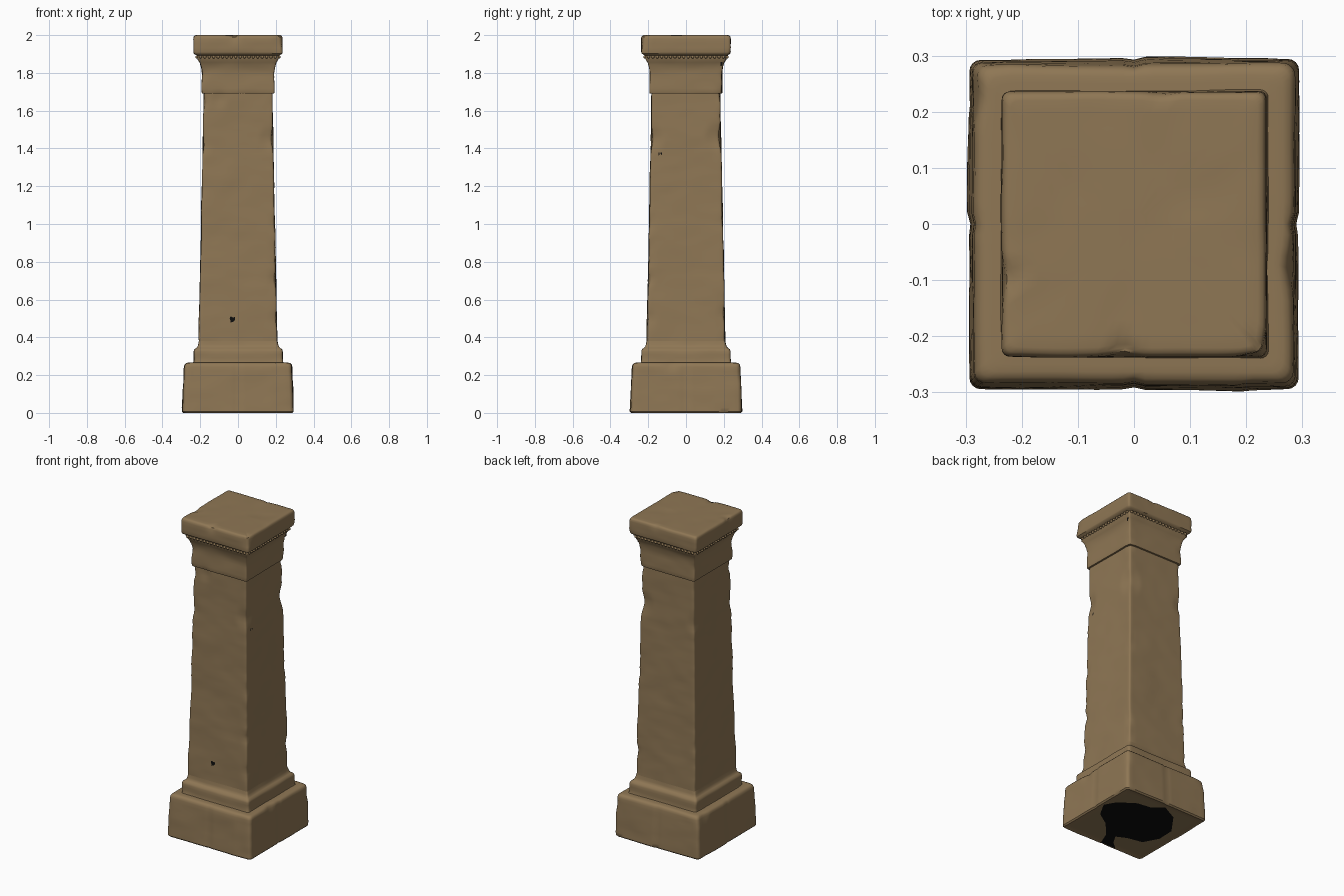
import bpy, bmesh, math
from mathutils import Vector, noise

if "Cube" in bpy.data.objects:
    bpy.data.objects.remove(bpy.data.objects["Cube"])


def material(name, colour):
    m = bpy.data.materials.new(name)
    m.diffuse_color = (*colour, 1)
    m.use_nodes = True
    m.node_tree.nodes["Principled BSDF"].inputs["Base Color"].default_value = m.diffuse_color
    return m


stone = material("weathered sandstone", (0.274, 0.184, 0.090))
dark = material("dark cavity", (0.004, 0.004, 0.004))

# Larger broken spots: centre, radius, depth
CHIPS = [((0.19, 0.19, 1.46), 0.09, 0.014), ((0.18, -0.18, 1.45), 0.07, 0.012),
         ((-0.19, -0.17, 1.42), 0.06, 0.006), ((-0.20, 0.19, 1.42), 0.07, 0.010),
         ((0.21, -0.20, 0.50), 0.05, 0.008), ((-0.10, -0.18, 1.66), 0.05, 0.008),
         ((0.23, -0.24, 1.97), 0.05, 0.008), ((-0.02, -0.235, 2.00), 0.04, 0.010),
         ((-0.235, -0.10, 2.00), 0.05, 0.008), ((0.28, -0.08, 0.26), 0.05, 0.010),
         ((-0.28, 0.24, 0.26), 0.07, 0.010), ((0.05, 0.235, 2.00), 0.04, 0.006)]


def square_ring(w, r, n=26, arc=3):
    """Rounded square outline, counter-clockwise."""
    r = min(r, w * 0.5)
    pts = []
    for side in range(4):
        c, s = round(math.cos(side * math.pi / 2)), round(math.sin(side * math.pi / 2))
        local = [(w, -(w - r) + 2 * (w - r) * i / n) for i in range(n + 1)]
        for k in range(1, arc + 1):
            a = k / (arc + 1) * math.pi / 2
            local.append((w - r + r * math.cos(a), w - r + r * math.sin(a)))
        pts += [(x * c - y * s, x * s + y * c) for x, y in local]
    return pts


def refine(profile, step=0.025):
    """Add rows so that long stretches can carry wear."""
    out = [profile[0]]
    for a, b in zip(profile, profile[1:]):
        k = max(1, math.ceil(math.dist(a[:2], b[:2]) / step))
        out += [tuple(a[j] + (b[j] - a[j]) * i / k for j in range(3)) for i in range(1, k + 1)]
    return out


def weather(x, y, z, w):
    """Shallow dents, worn corners, block joints and chips."""
    p = Vector((x, y, z))
    d = 0.003 * noise.noise(p * 5) + 0.002 * noise.noise(Vector((x * 9, y * 9, z * 22)))
    corner = max(0, min(abs(x), abs(y)) / w - 0.8) / 0.2
    d -= corner * 0.012 * max(0, noise.noise(Vector((x * 8, y * 8, z * 14 + 7))) - 0.12)
    if z < 0.265 and w > 0.24:
        d -= 0.005 * max(0, 1 - min(abs(x), abs(y)) / 0.02)
        if (x < 0 and abs(y) > 0.2) or (y < 0 and abs(x) > 0.2):
            d -= 0.002
        d += 0.002
    for c, rad, depth in CHIPS:
        d -= depth * max(0, 1 - (p - Vector(c)).length / rad)
    k = 1 + d / max(w, 0.17)
    dz = 0.0
    if z > 1.995:
        dz = min(0, 0.004 * noise.noise(p * 9) + (d if d < -0.004 else 0))
    return x * k, y * k, z + dz


def finish(name, bm, mat=stone):
    mesh = bpy.data.meshes.new(name)
    bm.to_mesh(mesh)
    bm.free()
    mesh.materials.append(mat)
    ob = bpy.data.objects.new(name, mesh)
    bpy.context.collection.objects.link(ob)
    bpy.ops.object.select_all(action='DESELECT')
    ob.select_set(True)
    bpy.context.view_layer.objects.active = ob
    bpy.ops.object.shade_smooth_by_angle(angle=math.radians(45))


def loft(name, profile, top=False, bottom=False):
    """Stack rounded squares (half width, height, corner radius)."""
    bm = bmesh.new()
    rings = [[bm.verts.new(weather(x, y, z, w)) for x, y in square_ring(w, r)]
             for w, z, r in refine(profile)]
    for lo, hi in zip(rings, rings[1:]):
        for i in range(len(lo)):
            j = (i + 1) % len(lo)
            bm.faces.new((lo[i], lo[j], hi[j], hi[i]))
    if top:
        bm.faces.new(rings[-1])
    if bottom:
        bm.faces.new(rings[0][::-1])
    finish(name, bm)


# Base: closed underside, tapered plinth, then a stepped moulding
loft("base", [(0.02, 0.004, 0.005), (0.272, 0.004, 0.02), (0.286, 0.0, 0.02),
              (0.294, 0.008, 0.02), (0.291, 0.09, 0.02),
              (0.284, 0.243, 0.02), (0.281, 0.255, 0.02), (0.274, 0.263, 0.02),
              (0.264, 0.266, 0.02), (0.238, 0.267, 0.014), (0.236, 0.275, 0.014),
              (0.235, 0.325, 0.014), (0.231, 0.337, 0.014), (0.221, 0.344, 0.012),
              (0.215, 0.350, 0.012), (0.211, 0.362, 0.010), (0.208, 0.38, 0.010)],
     bottom=True)

# Tapered shaft
loft("shaft", [(0.208, 0.38, 0.010), (0.197, 0.90, 0.010), (0.181, 1.695, 0.010)])

# Capital: collar, flared neck and square slab
loft("capital", [(0.180, 1.690, 0.008), (0.190, 1.692, 0.008), (0.192, 1.698, 0.008),
                 (0.191, 1.80, 0.008), (0.195, 1.83, 0.008), (0.203, 1.855, 0.009),
                 (0.214, 1.872, 0.010), (0.216, 1.884, 0.010), (0.214, 1.890, 0.010),
                 (0.224, 1.896, 0.012), (0.234, 1.902, 0.014), (0.236, 1.910, 0.014),
                 (0.236, 1.980, 0.014), (0.234, 1.991, 0.014), (0.229, 1.998, 0.014),
                 (0.220, 2.0, 0.014), (0.02, 2.0, 0.005)], top=True)

# Row of small beads under the slab
bm = bmesh.new()
COUNT = 18
for side in range(4):
    a = side * math.pi / 2
    for i in range(COUNT):
        x, y = 0.218, -0.21 + 0.42 * (i + 0.5) / COUNT
        pos = Vector((x * math.cos(a) - y * math.sin(a), x * math.sin(a) + y * math.cos(a), 1.884))
        res = bmesh.ops.create_icosphere(bm, subdivisions=1, radius=0.009)
        bmesh.ops.translate(bm, verts=res["verts"], vec=pos)
finish("bead_row", bm)

# Dark irregular cavity on the underside, outlined along the two diagonals
OUTLINE = [(-.153, .233), (-.076, .255), (.041, .233), (.11, .18), (.195, .17), (.23, .055),
           (.205, -.10), (.13, -.18), (.03, -.21), (-.053, -.155), (-.118, -.133),
           (-.135, -.20), (-.13, -.265), (-.165, -.235), (-.205, -.19), (-.17, -.11),
           (-.16, .02), (-.182, .13)]
bm = bmesh.new()
ring = [bm.verts.new(((v - u) * 0.7071, (v + u) * 0.7071, 0.001)) for u, v in OUTLINE]
face = bm.faces.new(ring)
face.normal_update()
if face.normal.z > 0:
    face.normal_flip()
bmesh.ops.triangulate(bm, faces=[face])
finish("underside_cavity", bm, dark)


def pit(name, side, across, z, w, rx, rz):
    """Small dark irregular patch lying on one side (0 = right, 3 = front)."""
    bm = bmesh.new()
    c, s = round(math.cos(side * math.pi / 2)), round(math.sin(side * math.pi / 2))
    verts = []
    for i in range(9):
        a = i * math.tau / 9
        k = 0.85 + 0.25 * math.sin(i * 2.3)
        t, h = across + rx * k * math.cos(a), z + rz * k * math.sin(a)
        x, y, h = weather(w * c - t * s, w * s + t * c, h, w)
        verts.append(bm.verts.new((x + 0.002 * c, y + 0.002 * s, h)))
    bm.faces.new(verts)
    finish(name, bm, dark)


# Small dark pits in the stone
pit("front_pit", 3, -0.03, 0.495, 0.206, 0.017, 0.018)
pit("right_pit_a", 0, -0.143, 1.372, 0.188, 0.004, 0.009)
pit("right_pit_b", 0, -0.131, 1.372, 0.188, 0.004, 0.009)
pit("neck_pit", 0, 0.188, 1.848, 0.203, 0.007, 0.014)
